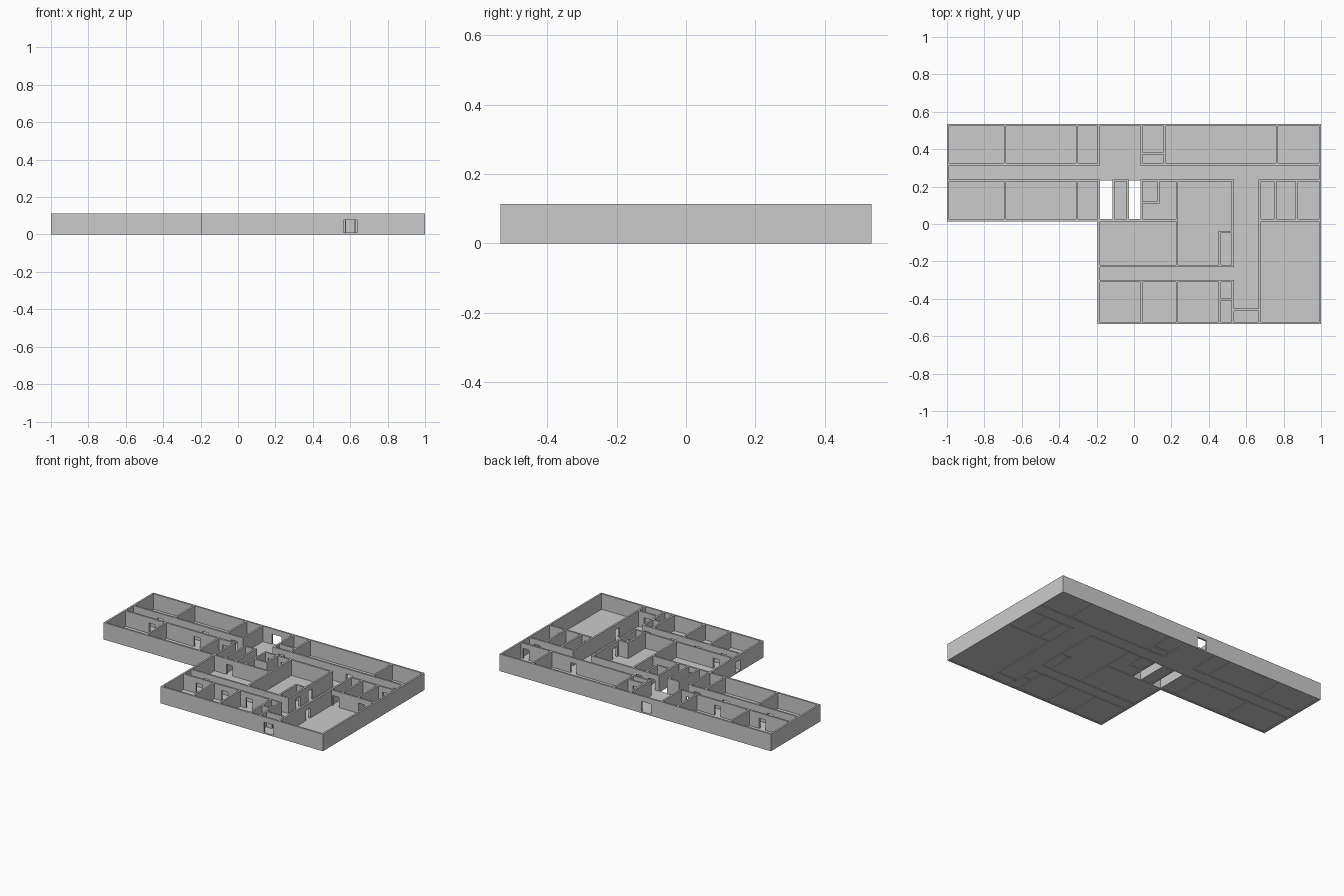
import bpy, bmesh

if "Cube" in bpy.data.objects:
    bpy.data.objects.remove(bpy.data.objects["Cube"])

H, T = 0.113, 0.012          # wall height and thickness
SILL, HEAD = 0.010, 0.078    # bottom and top of door openings


def add_box(bm, x0, x1, y0, y1, z0, z1):
    m = bmesh.ops.create_cube(bm, size=1)
    for v in m["verts"]:
        v.co.x = x0 if v.co.x < 0 else x1
        v.co.y = y0 if v.co.y < 0 else y1
        v.co.z = z0 if v.co.z < 0 else z1


def finish(bm, name):
    me = bpy.data.meshes.new(name)
    bm.to_mesh(me)
    bm.free()
    bpy.context.collection.objects.link(bpy.data.objects.new(name, me))


def wall(bm, axis, c, a, b, doors=(), w=0.046):
    """Wall along x or y at centre line c, from a to b, with door openings."""
    def piece(s, e, z0, z1):
        if axis == "x":
            add_box(bm, s, e, c - T / 2, c + T / 2, z0, z1)
        else:
            add_box(bm, c - T / 2, c + T / 2, s, e, z0, z1)
    pos = a - T / 2
    for d in sorted(doors):
        piece(pos, d - w / 2, 0, H)
        piece(d - w / 2, d + w / 2, 0, SILL)
        piece(d - w / 2, d + w / 2, HEAD, H)
        pos = d + w / 2
    piece(pos, b + T / 2, 0, H)


# Wall centre lines
L, R, B, F = -0.994, 0.994, 0.529, -0.529
N, S = 0.32, 0.232           # upper corridor
M = 0.02                     # south side of the left wing
W = -0.189                   # west side of the lower block
CN, CS = -0.225, -0.305      # lower corridor
E1, E2 = 0.528, 0.672        # vertical corridor

# Outer walls
bm = bmesh.new()
wall(bm, "x", B, L, R, [-0.08], 0.07)
wall(bm, "x", F, W, R, [0.60], 0.07)
wall(bm, "y", L, M, B)
wall(bm, "y", R, F, B)
wall(bm, "x", M, L, W)
wall(bm, "y", W, F, M, [-0.268], 0.05)
finish(bm, "outer_walls")

# Rooms behind the upper corridor
bm = bmesh.new()
wall(bm, "x", N, L, W, [-0.79, -0.46, -0.25])
wall(bm, "x", N, 0.04, R, [0.10, 0.60, 0.95])
for x in (-0.69, -0.305, W, 0.04, 0.163, 0.765):
    wall(bm, "y", x, N, B)
wall(bm, "x", 0.378, 0.04, 0.163, [0.10])
finish(bm, "north_room_walls")

# Rooms in front of the upper corridor, left wing
bm = bmesh.new()
wall(bm, "x", S, L, W, [-0.79, -0.46, -0.25])
for x in (-0.69, -0.305, W):
    wall(bm, "y", x, M, S)
finish(bm, "west_room_walls")

# Stairwell and the small rooms beside it
bm = bmesh.new()
for x in (-0.110, -0.034, 0.04):
    wall(bm, "y", x, M, S)
wall(bm, "x", S, -0.110, -0.034)
wall(bm, "x", M, W, 0.23, [-0.072])
wall(bm, "x", S, 0.04, E1, [0.085, 0.18])
wall(bm, "y", 0.13, 0.115, S)
wall(bm, "x", 0.115, 0.04, 0.13)
finish(bm, "stairwell_walls")

# Central rooms
bm = bmesh.new()
wall(bm, "y", 0.23, CN, S)
wall(bm, "y", E1, CN, S, [-0.13, 0.0])
wall(bm, "x", CN, W, E1, [-0.07])
wall(bm, "y", 0.458, CN, -0.043)
wall(bm, "x", -0.043, 0.458, E1)
finish(bm, "central_room_walls")

# Rooms south of the lower corridor and the entrance vestibule
bm = bmesh.new()
wall(bm, "x", CS, W, E1, [-0.07, 0.12, 0.30, 0.495])
for x in (0.04, 0.23, 0.458):
    wall(bm, "y", x, F, CS)
wall(bm, "y", E1, F, CS, [-0.43])
wall(bm, "x", -0.403, 0.458, E1)
wall(bm, "x", -0.458, E1, E2, [0.60], 0.05)
finish(bm, "south_room_walls")

# East rooms
bm = bmesh.new()
wall(bm, "y", E2, F, S, [-0.23])
wall(bm, "x", S, E2, R, [0.93])
wall(bm, "x", M, E2, R, [0.71, 0.90])
for x in (0.755, 0.87):
    wall(bm, "y", x, M, S)
finish(bm, "east_room_walls")

# Floor slabs, leaving the two stair shafts open
bm = bmesh.new()
for x0, x1, y0, y1 in ((L, R, S, B), (L, W, M, S), (-0.110, -0.034, M, S),
                       (0.04, R, M, S), (W, R, F, M)):
    add_box(bm, x0, x1, y0, y1, 0.004, SILL)
finish(bm, "floor")
